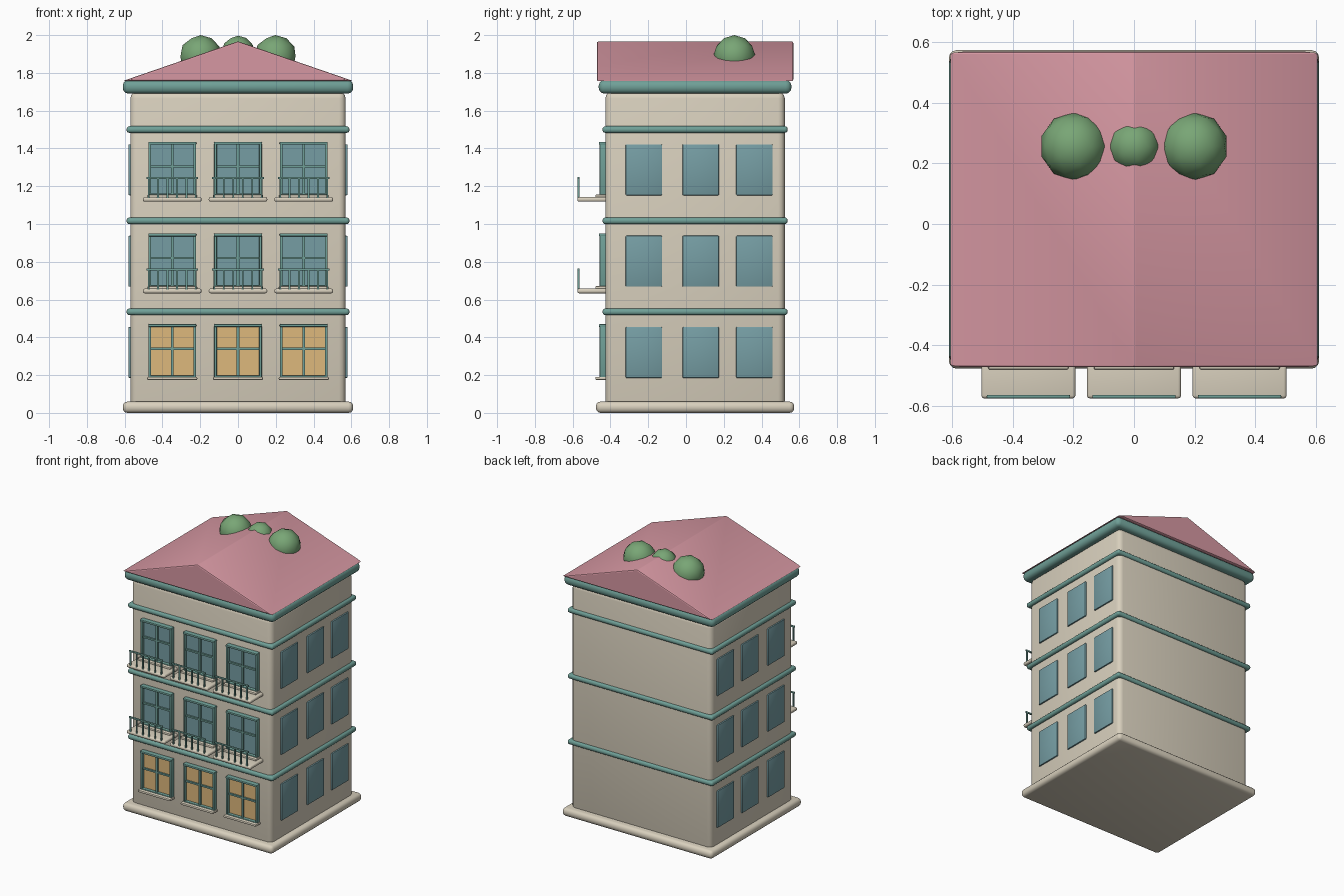
import bpy, bmesh, math
from mathutils import Matrix

if "Cube" in bpy.data.objects:
    bpy.data.objects.remove(bpy.data.objects["Cube"])


def mat(name, rgb):
    m = bpy.data.materials.new(name)
    m.diffuse_color = (*rgb, 1)
    m.use_nodes = True
    m.node_tree.nodes["Principled BSDF"].inputs["Base Color"].default_value = m.diffuse_color
    return m


CREAM = mat("cream", (0.69, 0.63, 0.51))
TEAL = mat("teal", (0.16, 0.35, 0.31))
BLUE = mat("blue_glass", (0.18, 0.34, 0.37))
AMBER = mat("lit_glass", (0.73, 0.48, 0.20))
PINK = mat("pink", (0.67, 0.31, 0.36))
GREEN = mat("green", (0.19, 0.38, 0.18))


def finish(bm, name, material, angle=35):
    me = bpy.data.meshes.new(name)
    bmesh.ops.recalc_face_normals(bm, faces=bm.faces)
    bm.to_mesh(me)
    bm.free()
    ob = bpy.data.objects.new(name, me)
    bpy.context.collection.objects.link(ob)
    me.materials.append(material)
    bpy.ops.object.select_all(action='DESELECT')
    bpy.context.view_layer.objects.active = ob
    ob.select_set(True)
    bpy.ops.object.shade_smooth_by_angle(angle=math.radians(angle))
    return ob


def bevel(bm, width, segments):
    bmesh.ops.bevel(bm, geom=bm.edges[:], offset=width, segments=segments,
                    profile=0.5, affect='EDGES', clamp_overlap=True)


def box(name, x, y, z, material, r=0.0, segments=3):
    """Box from (min, max) ranges, with rounded edges."""
    bm = bmesh.new()
    bmesh.ops.create_cube(bm, size=1)
    for v in bm.verts:
        v.co = [(a + b) / 2 + c * (b - a) for (a, b), c in zip((x, y, z), v.co)]
    if r:
        bevel(bm, r, segments)
    return finish(bm, name, material)


def around(c, w):
    return (c - w / 2, c + w / 2)


CY = 0.048      # depth centre of the house
FRONT = -0.427  # front wall plane

# Plinth, walls, floor bands and cornice
box("plinth", (-0.61, 0.61), around(CY, 1.05), (0, 0.06), CREAM, 0.025)
box("walls", (-0.57, 0.57), around(CY, 0.95), (0.03, 1.70), CREAM, 0.035)
for i, z in enumerate((0.535, 1.017, 1.50)):
    box(f"floor_band_{i}", (-0.59, 0.59), around(CY, 0.98), around(z, 0.035), TEAL, 0.015)
box("cornice", (-0.61, 0.61), around(CY, 1.02), (1.69, 1.762), TEAL, 0.03)

# Gable roof, ridge running front to back
bm = bmesh.new()
profile = [(-0.61, 1.757), (0.61, 1.757), (0, 1.967)]
face = bm.faces.new([bm.verts.new((x, CY - 0.52, z)) for x, z in profile])
ext = bmesh.ops.extrude_face_region(bm, geom=[face])
bmesh.ops.translate(bm, vec=(0, 1.04, 0),
                    verts=[g for g in ext["geom"] if isinstance(g, bmesh.types.BMVert)])
bmesh.ops.recalc_face_normals(bm, faces=bm.faces)
bevel(bm, 0.008, 2)
finish(bm, "roof", PINK, 20)

# Front windows with frames, bars, sills and balconies
for floor, z0 in enumerate((0.185, 0.665, 1.15)):
    z1 = z0 + 0.285
    zm = z0 + 0.155
    for col, x in enumerate((-0.348, 0, 0.348)):
        tag = f"{floor}_{col}"
        box("window_glass_" + tag, around(x, 0.24), (FRONT - 0.008, FRONT + 0.03),
            (z0, z1 - 0.01), BLUE if floor else AMBER)
        for s in (-1, 1):
            box("frame_side_" + tag, around(x + s * 0.119, 0.014),
                (FRONT - 0.03, FRONT + 0.02), (z0, z1), TEAL, 0.004, 2)
        box("frame_top_" + tag, around(x, 0.254), (FRONT - 0.034, FRONT + 0.02),
            (z1 - 0.015, z1), TEAL, 0.004, 2)
        box("frame_bottom_" + tag, around(x, 0.25), (FRONT - 0.03, FRONT + 0.02),
            (z0, z0 + 0.012), TEAL, 0.004, 2)
        box("mullion_" + tag, around(x, 0.014), (FRONT - 0.022, FRONT), (z0, z1 - 0.005), TEAL)
        box("transom_" + tag, around(x, 0.24), (FRONT - 0.02, FRONT), around(zm, 0.012), TEAL)
        box("sill_" + tag, around(x, 0.265), (FRONT - 0.053, FRONT + 0.02),
            (z0 - 0.011, z0 + 0.006), CREAM, 0.006, 2)
        if floor:
            box("balcony_slab_" + tag, around(x, 0.31), (-0.575, FRONT + 0.02),
                (z0 - 0.032, z0 - 0.007), CREAM, 0.01)
            box("balcony_rail_" + tag, around(x, 0.275), (-0.575, -0.563),
                (z0 + 0.088, z0 + 0.1), TEAL, 0.004, 2)
            for i in range(6):
                box("baluster_" + tag, around(x - 0.125 + i * 0.05, 0.009),
                    around(-0.569, 0.009), (z0 - 0.015, z0 + 0.092), TEAL)

# Plain side windows on both flanks
for floor, z0 in enumerate((0.185, 0.668, 1.152)):
    for col, y in enumerate((-0.223, 0.078, 0.362)):
        for side, s in (("left", -1), ("right", 1)):
            box(f"side_window_{side}_{floor}_{col}", sorted((s * 0.55, s * 0.58)),
                around(y, 0.193), (z0, z0 + 0.27), BLUE, 0.005, 2)

# Rooftop shrubs
for name, x, r, z in (("left", -0.198, 0.112, 1.888), ("middle", 0, 0.087, 1.91),
                      ("right", 0.198, 0.112, 1.888)):
    bm = bmesh.new()
    bmesh.ops.create_icosphere(bm, subdivisions=2, radius=r,
                               matrix=Matrix.Translation((x, 0.256, z)))
    finish(bm, "shrub_" + name, GREEN, 40)
